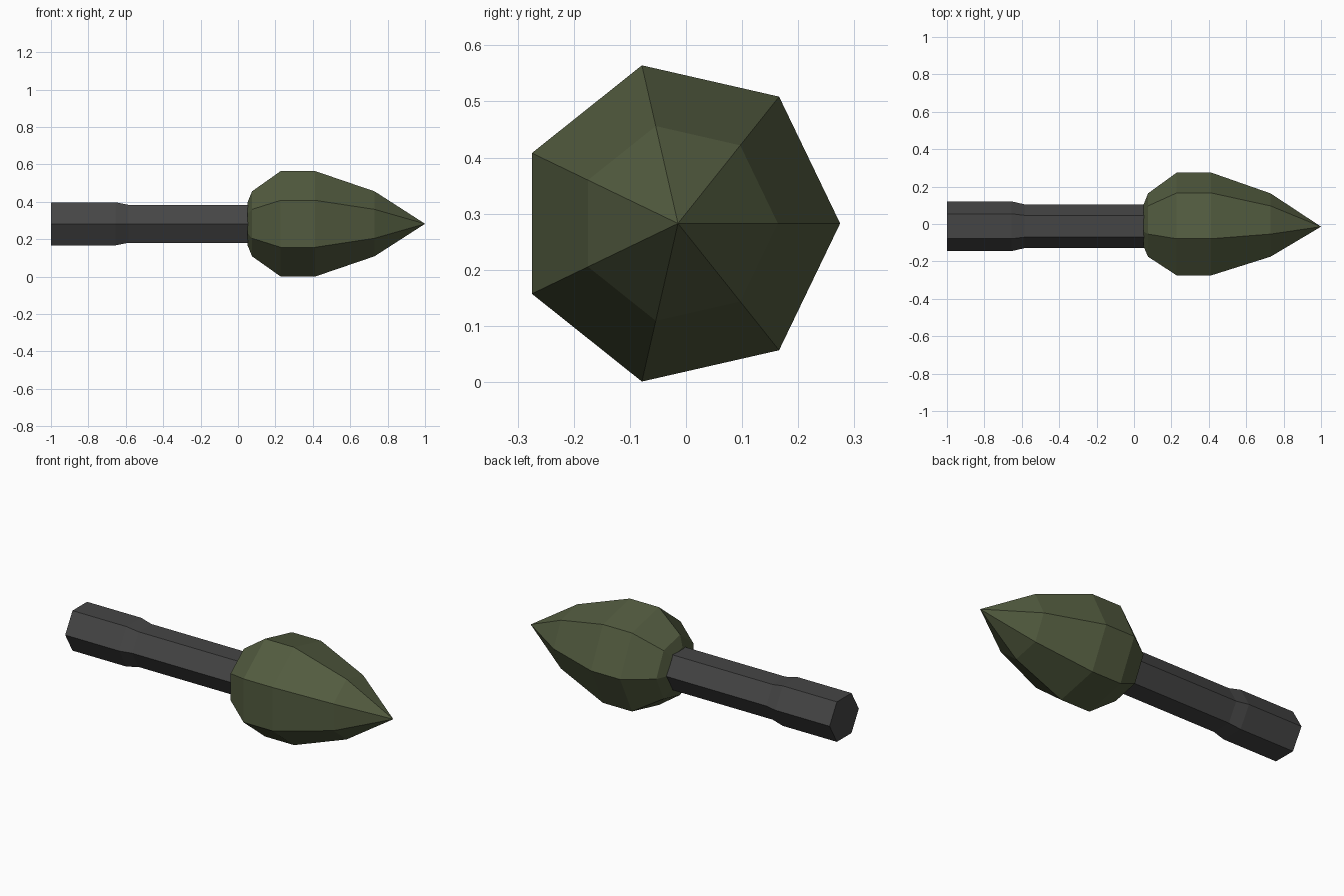
import bpy, bmesh, math

if "Cube" in bpy.data.objects:
    bpy.data.objects.remove(bpy.data.objects["Cube"])

CY, CZ = -0.0143, 0.2825  # long axis of the model


def material(name, rgb):
    m = bpy.data.materials.new(name)
    m.diffuse_color = (*rgb, 1)
    m.use_nodes = True
    m.node_tree.nodes["Principled BSDF"].inputs["Base Color"].default_value = m.diffuse_color
    return m


def lathe(name, sides, profile, mat, cy):
    """Faceted solid along x from (x, radius) pairs; radius 0 makes a point."""
    bm = bmesh.new()
    rings = []
    for x, r in profile:
        n = sides if r > 0 else 1
        rings.append([bm.verts.new((x, cy + r * math.cos(2 * math.pi * i / sides),
                                    CZ + r * math.sin(2 * math.pi * i / sides)))
                      for i in range(n)])
    for a, b in zip(rings, rings[1:]):
        for i in range(sides):
            j = (i + 1) % sides
            if len(b) == 1:
                bm.faces.new((a[i], a[j], b[0]))
            else:
                bm.faces.new((a[i], a[j], b[j], b[i]))
    for ring in (rings[0], rings[-1]):
        if len(ring) > 1:
            bm.faces.new(ring)
    bmesh.ops.recalc_face_normals(bm, faces=bm.faces)
    me = bpy.data.meshes.new(name)
    bm.to_mesh(me)
    bm.free()
    me.materials.append(mat)
    ob = bpy.data.objects.new(name, me)
    bpy.context.collection.objects.link(ob)
    return ob


green = material("olive green", (0.085, 0.105, 0.05))
grey = material("dark grey", (0.06, 0.06, 0.06))

# hexagonal tube with a thicker rear grip
lathe("tube", 6, [(-1, 0.133), (-0.655, 0.133), (-0.585, 0.117), (0.07, 0.117)],
      grey, -0.012)
# seven-sided pointed head
lathe("head", 7, [(0.05, 0.115), (0.075, 0.178), (0.228, 0.289), (0.413, 0.289),
                  (0.73, 0.178), (1.0, 0)], green, CY)
